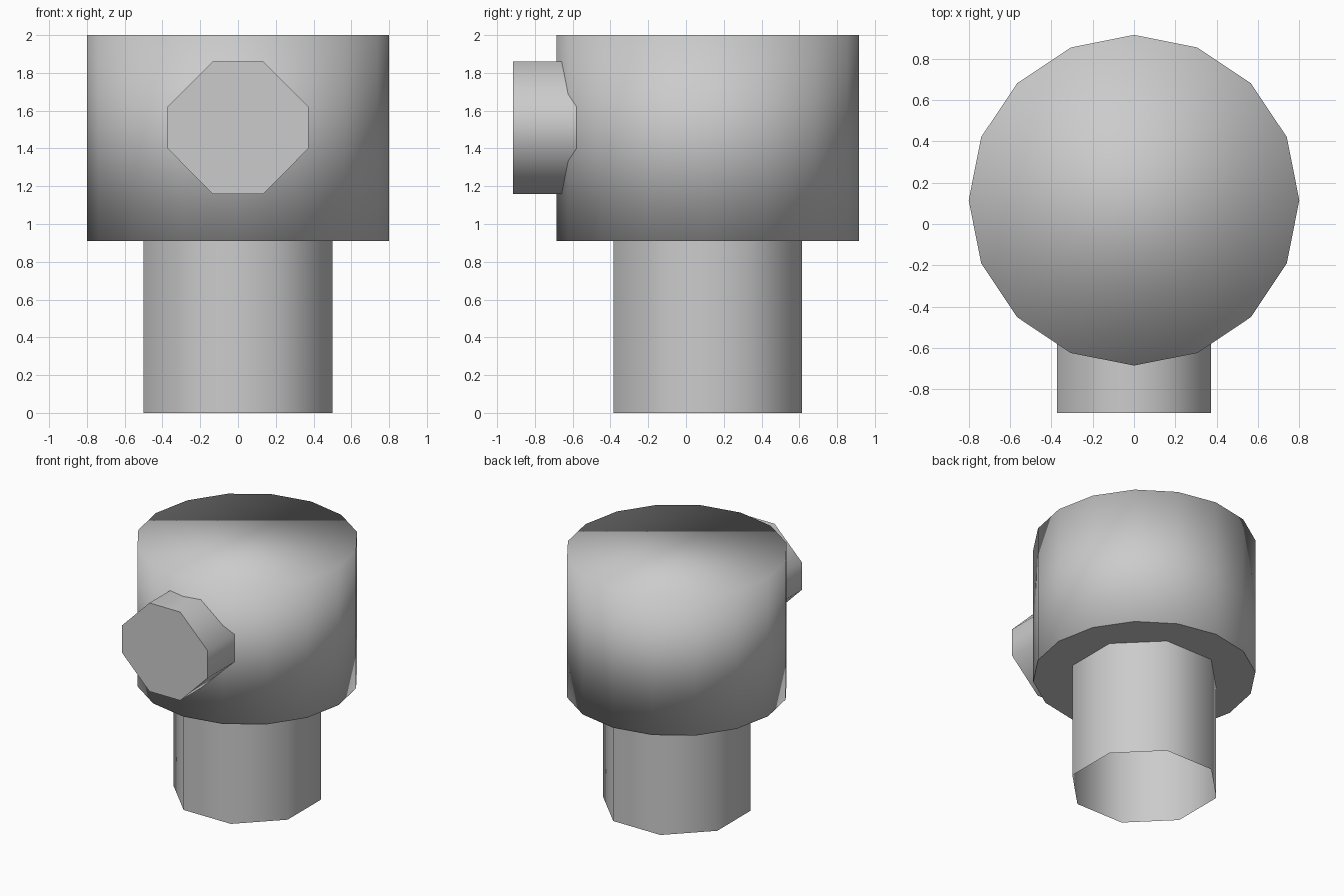
import bpy
import bmesh
from math import cos, sin, pi

cube = bpy.data.objects.get("Cube")
if cube:
    bpy.data.objects.remove(cube, do_unlink=True)

GREY = (0.6, 0.6, 0.6, 1.0)
grey = bpy.data.materials.new("plain_grey")
grey.use_nodes = True
grey.diffuse_color = GREY
bsdf = next(n for n in grey.node_tree.nodes if n.type == "BSDF_PRINCIPLED")
bsdf.inputs["Base Color"].default_value = GREY

CENTRE_Y = 0.115


def ring(radius, sides, z, turn=0.0):
    """Regular horizontal polygon around the main axis."""
    return [(radius * cos(turn + 2 * pi * i / sides),
             CENTRE_Y + radius * sin(turn + 2 * pi * i / sides), z)
            for i in range(sides)]


def prism(name, profile, sweep, caps=(), smooth_caps=False):
    """Sweep a closed profile along a vector; caps may hold 'start' and 'end'."""
    bm = bmesh.new()
    start = [bm.verts.new(p) for p in profile]
    end = [bm.verts.new([a + b for a, b in zip(p, sweep)]) for p in profile]
    count = len(profile)
    for i in range(count):
        j = (i + 1) % count
        bm.faces.new((start[i], start[j], end[j], end[i])).smooth = True
    if "start" in caps:
        bm.faces.new(start[::-1]).smooth = smooth_caps
    if "end" in caps:
        bm.faces.new(end).smooth = smooth_caps
    mesh = bpy.data.meshes.new(name)
    bm.to_mesh(mesh)
    bm.free()
    mesh.materials.append(grey)
    obj = bpy.data.objects.new(name, mesh)
    bpy.context.collection.objects.link(obj)
    return obj


# Wide round head, softly shaded over its rims
prism("head", ring(0.8, 16, 0.91), (0, 0, 1.09), ("start", "end"), True)

# Flat plate closing the underside of the head
underside = bpy.data.meshes.new("head_underside")
underside.from_pydata(ring(0.8, 16, 0.908)[::-1], [], [list(range(16))])
underside.materials.append(grey)
bpy.context.collection.objects.link(
    bpy.data.objects.new("head_underside", underside))

# Eight-sided open tube below the head, flats facing the axes
prism("post", ring(0.541, 8, 0.0, pi / 8), (0, 0, 0.91))

# Eight-sided spout on the front, running into the head
quarter = [(0.373, 0.11), (0.135, 0.35)]
half = quarter + [(-x, z) for x, z in reversed(quarter)]
outline = half + [(-x, -z) for x, z in half]
prism("spout", [(x, -0.4, 1.51 + z) for x, z in outline],
      (0, -0.515, 0), ("end",))
